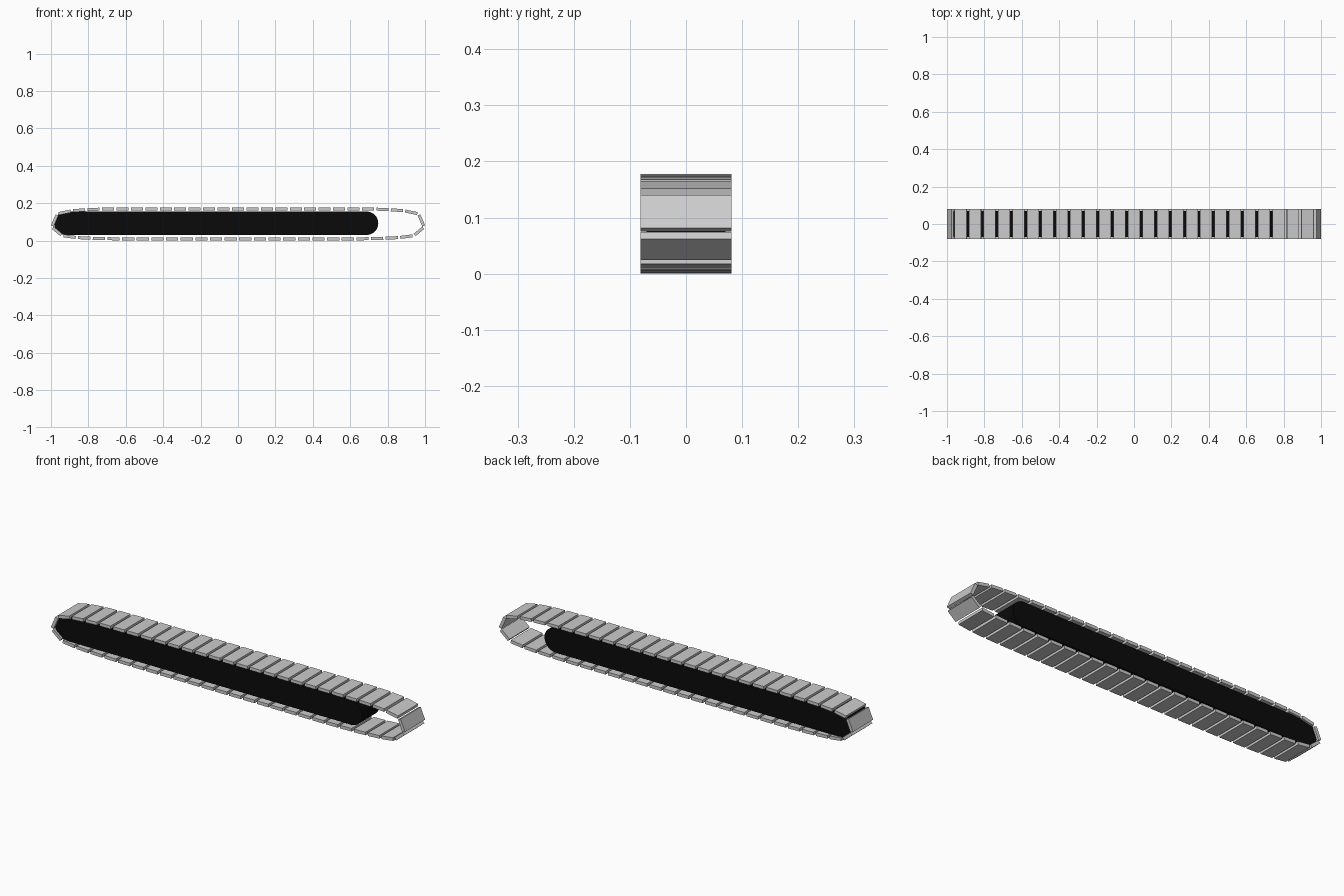
import bpy, bmesh, math
from mathutils import Vector

if "Cube" in bpy.data.objects:
    bpy.data.objects.remove(bpy.data.objects["Cube"])

HALF_W = 0.081      # half width of the track plates
THICK = 0.016       # plate thickness
GAP = 0.013         # space between plates


def new_object(name, bm):
    bmesh.ops.recalc_face_normals(bm, faces=bm.faces)
    mesh = bpy.data.meshes.new(name)
    bm.to_mesh(mesh)
    bm.free()
    ob = bpy.data.objects.new(name, mesh)
    bpy.context.collection.objects.link(ob)
    return ob


def prism(bm, profile, half_w):
    """Extrude an (x, z) outline symmetrically along y."""
    f = [bm.verts.new((x, -half_w, z)) for x, z in profile]
    b = [bm.verts.new((x, half_w, z)) for x, z in profile]
    n = len(profile)
    bm.faces.new(f)
    bm.faces.new(b[::-1])
    for i in range(n):
        j = (i + 1) % n
        bm.faces.new((f[i], b[i], b[j], f[j]))


# Joints of the loop, right half: upper run, nose, lower run
top_drop = {8: 0.001, 9: 0.002, 10: 0.005, 11: 0.011, 12: 0.027}
low_rise = {8: 0.001, 9: 0.002, 10: 0.004, 11: 0.008, 12: 0.018}
right = [(0.0386 + 0.0772 * k, 0.170 - top_drop.get(k, 0)) for k in range(13)]
right += [(0.9955, 0.0725)]
right += [(0.0783 * k, 0.008 + low_rise.get(k, 0)) for k in range(12, -1, -1)]
joints = right + [(-x, z) for x, z in reversed(right[:-1])]

# Track plates, one flat box between each pair of joints
bm = bmesh.new()
for i, p in enumerate(joints):
    a, b = Vector(p), Vector(joints[(i + 1) % len(joints)])
    d = (b - a).normalized()
    n = Vector((-d.y, d.x)) * THICK / 2
    a, b = a + d * GAP / 2, b - d * GAP / 2
    prism(bm, [a - n, b - n, b + n, a + n], HALF_W)
new_object("track_plates", bm)

# Black inner core with round ends
R, ZC = 0.0625, 0.0925
outline = []
for cx, start in ((0.75 - R, -90), (-0.983 + R, 90)):
    for s in range(17):
        t = math.radians(start + 180 * s / 16)
        outline.append((cx + R * math.cos(t), ZC + R * math.sin(t)))
bm = bmesh.new()
prism(bm, outline, 0.07)
core = new_object("inner_core", bm)
black = bpy.data.materials.new("black_rubber")
black.diffuse_color = (0.003, 0.003, 0.003, 1)
black.use_nodes = True
black.node_tree.nodes["Principled BSDF"].inputs["Base Color"].default_value = black.diffuse_color
core.data.materials.append(black)
